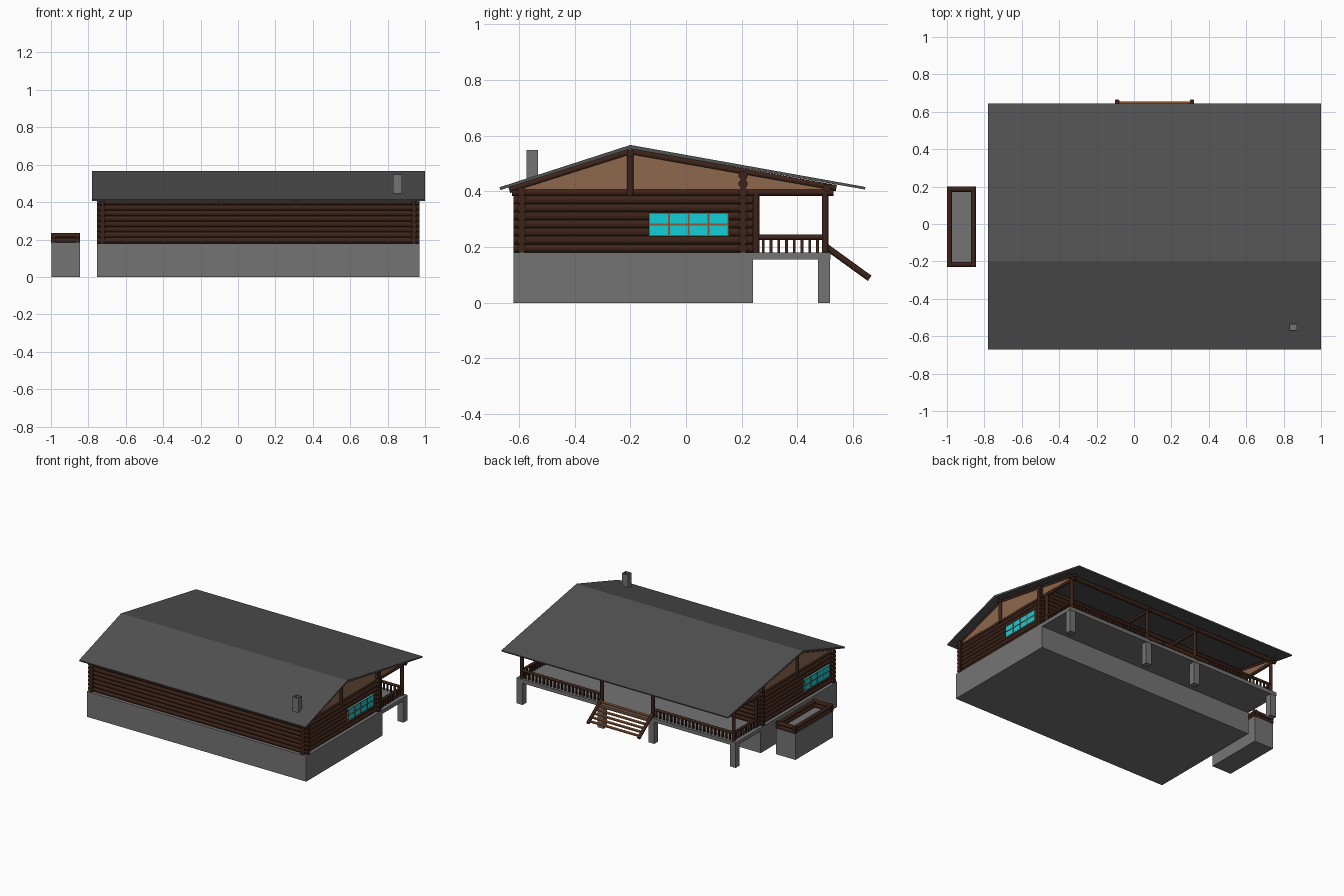
import bpy, bmesh, math
from mathutils import Vector, Matrix

if "Cube" in bpy.data.objects:
    bpy.data.objects.remove(bpy.data.objects["Cube"])


def mat(name, r, g, b):
    m = bpy.data.materials.new(name)
    m.diffuse_color = (r, g, b, 1)
    m.use_nodes = True
    m.node_tree.nodes["Principled BSDF"].inputs["Base Color"].default_value = m.diffuse_color
    return m


CONCRETE = mat("concrete grey", .175, .175, .175)
ROOF = mat("roof dark grey", .085, .085, .085)
LOG = mat("dark log brown", .045, .017, .010)
TAN = mat("gable tan", .27, .14, .075)
TRIM = mat("orange brown trim", .28, .095, .035)
GLASS = mat("cyan glass", .006, .62, .68)


def finish(bm, name, material):
    bmesh.ops.recalc_face_normals(bm, faces=bm.faces)
    me = bpy.data.meshes.new(name)
    bm.to_mesh(me)
    bm.free()
    me.materials.append(material)
    ob = bpy.data.objects.new(name, me)
    bpy.context.collection.objects.link(ob)
    return ob


def add_box(bm, x0, x1, y0, y1, z0, z1):
    m = Matrix.Translation(((x0 + x1) / 2, (y0 + y1) / 2, (z0 + z1) / 2))
    m = m @ Matrix.Diagonal((x1 - x0, y1 - y0, z1 - z0, 1))
    bmesh.ops.create_cube(bm, size=1, matrix=m)


def boxes(name, material, items):
    bm = bmesh.new()
    for b in items:
        add_box(bm, *b)
    return finish(bm, name, material)


def logs(name, items, r=.0165, sides=12):
    """Round logs, each from point p to point q."""
    bm = bmesh.new()
    for p, q in items:
        p, q = Vector(p), Vector(q)
        d = q - p
        m = Matrix.Translation((p + q) / 2) @ d.to_track_quat('Z', 'Y').to_matrix().to_4x4()
        bmesh.ops.create_cone(bm, cap_ends=True, segments=sides, radius1=r,
                              radius2=r, depth=d.length, matrix=m)
    for f in bm.faces:
        f.smooth = len(f.verts) == 4
    return finish(bm, name, LOG)


def profile(name, material, pts, x0, x1):
    """Side profile of (y, z) points extruded along x."""
    bm = bmesh.new()
    f = bm.faces.new([bm.verts.new((x0, y, z)) for y, z in pts])
    g = bmesh.ops.extrude_face_region(bm, geom=[f])
    vs = [v for v in g["geom"] if isinstance(v, bmesh.types.BMVert)]
    bmesh.ops.translate(bm, verts=vs, vec=(x1 - x0, 0, 0))
    return finish(bm, name, material)


XL, XR = -.755, .97            # outer ends of the walls
WL, WR = -.725, .94            # centre lines of the side walls
YF, YB, YP = -.59, .205, .50   # front wall, back wall, porch posts
RIDGE = -.2
POSTS = (WL, -.09, .31, WR)

# Foundation, porch deck and piers
boxes("foundation", CONCRETE, [(XL, XR, -.62, .24, 0, .18)])
boxes("porch_deck", CONCRETE, [(XL, XR, .24, .52, .155, .181)])
boxes("deck_piers", CONCRETE,
      [(x - .023, x + .023, .475, .518, 0, .155) for x in (WL - .005, -.09, .31, WR + .005)])

# Log walls crossing at the corners
courses = [.1955 + .029 * i for i in range(8)]
logs("front_wall_logs", [((XL, YF, z), (XR, YF, z)) for z in courses])
logs("back_wall_logs", [((XL, YB, z), (XR, YB, z)) for z in courses + [.4275, .4565]])
logs("side_wall_logs", [((x, -.62, z), (x, .24, z)) for x in (WL, WR) for z in courses[:7]])

# Tie beams, porch plate, rafters and posts
logs("tie_beams", [((x, -.625, .396), (x, .53, .396)) for x in POSTS], r=.012)
logs("porch_plate", [((XL, YP + .005, .412), (XR, YP + .005, .412))], r=.015)
logs("rafters", [((x, RIDGE, .543), (x, y, z)) for x in (WL, WR)
                 for y, z in ((-.635, .405), (.54, .412))], r=.011)
logs("ridge_beam", [((XL, RIDGE, .538), (XR, RIDGE, .538))], r=.013)
logs("gable_posts", [((x, RIDGE, .385), (x, RIDGE, .545)) for x in (WL - .01, WR + .01)], r=.012)
logs("porch_posts", [((x, YP, .18), (x, YP, .405)) for x in POSTS]
     + [((x, .252, .18), (x, .252, .395)) for x in (WL, WR)], r=.012)

# Gable panels
for name, x in (("left_gable", WL), ("right_gable", WR)):
    profile(name, TAN, [(-.61, .40), (.49, .40), (.49, .425), (RIDGE, .55), (-.61, .418)],
            x - .006, x + .006)

# Roof with two unequal slopes
profile("roof", ROOF, [(-.67, .415), (RIDGE, .567), (.645, .416), (.643, .407),
                       (RIDGE, .553), (-.667, .405)], -.78, 1.0)

# Chimney with a recessed top
bm = bmesh.new()
add_box(bm, .828, .876, -.573, -.531, .42, .548)
top = max(bm.faces, key=lambda f: f.calc_center_median().z)
bmesh.ops.inset_region(bm, faces=[top], thickness=.01)
g = bmesh.ops.extrude_face_region(bm, geom=[top])
bmesh.ops.translate(bm, vec=(0, 0, -.03),
                    verts=[v for v in g["geom"] if isinstance(v, bmesh.types.BMVert)])
bmesh.ops.delete(bm, geom=[top], context='FACES')
finish(bm, "chimney", CONCRETE)

# Side windows, turned half a circle about the ridge line
for side, x, y0 in (("right", WR + .016, -.135), ("left", WL - .016, -.555)):
    y1, z0, z1, t = y0 + .29, .238, .325, .003
    boxes(side + "_window_glass", GLASS, [(x - .004, x + .004, y0, y1, z0, z1)])
    bars = [(x - .007, x + .007, y - t, y + t, z0, z1)
            for y in [y0 + t + (.29 - 2 * t) * i / 4 for i in range(5)]]
    bars += [(x - .0065, x + .0065, y0, y1, z - t, z + t)
             for z in (z0 + t, (z0 + z1) / 2, z1 - t)]
    boxes(side + "_window_frame", TRIM, bars)

# Door on the porch
boxes("porch_door", LOG, [(.06, .16, YB + .01, YB + .02, .18, .37)])

# Porch railings: back runs either side of the stairs, and both ends
rails, sticks = [], []
for a, b in (((WL, YP), (-.09, YP)), ((.31, YP), (WR, YP)),
             ((WL, .25), (WL, YP)), ((WR, .25), (WR, YP))):
    a, b = Vector(a), Vector(b)
    rails.append(((*a, .235), (*b, .235)))
    n = round((b - a).length / .029)
    for i in range(1, n):
        p = a.lerp(b, i / n)
        sticks.append((p.x - .005, p.x + .005, p.y - .005, p.y + .005, .18, .235))
logs("railing_top", rails, r=.0095, sides=10)
boxes("railing_balusters", LOG, sticks)

# Porch stairs: sloping log stringers and plank treads
S0, S1 = Vector((0, .505, .2)), Vector((0, .66, .088))
logs("stair_stringers", [(S0 + Vector((x, 0, 0)), S1 + Vector((x, 0, 0)))
                         for x in (-.09, .31)], r=.0115)
treads = []
for i in range(6):
    p = S0.lerp(S1, (i + .6) / 6.2)
    treads.append((-.09, .31, p.y - .01, p.y + .01, p.z - .005, p.z + .003))
boxes("stair_treads", TRIM, treads)

# Separate planter block with a log rim
boxes("planter_block", CONCRETE, [(-.998, -.846, -.226, .196, 0, .185)])
rim = []
for z in (.196, .222):
    rim += [((x, -.23, z), (x, .2, z)) for x in (-.986, -.859)]
    rim += [((-1, y, z), (-.844, y, z)) for y in (-.216, .186)]
logs("planter_rim", rim, r=.0138)
